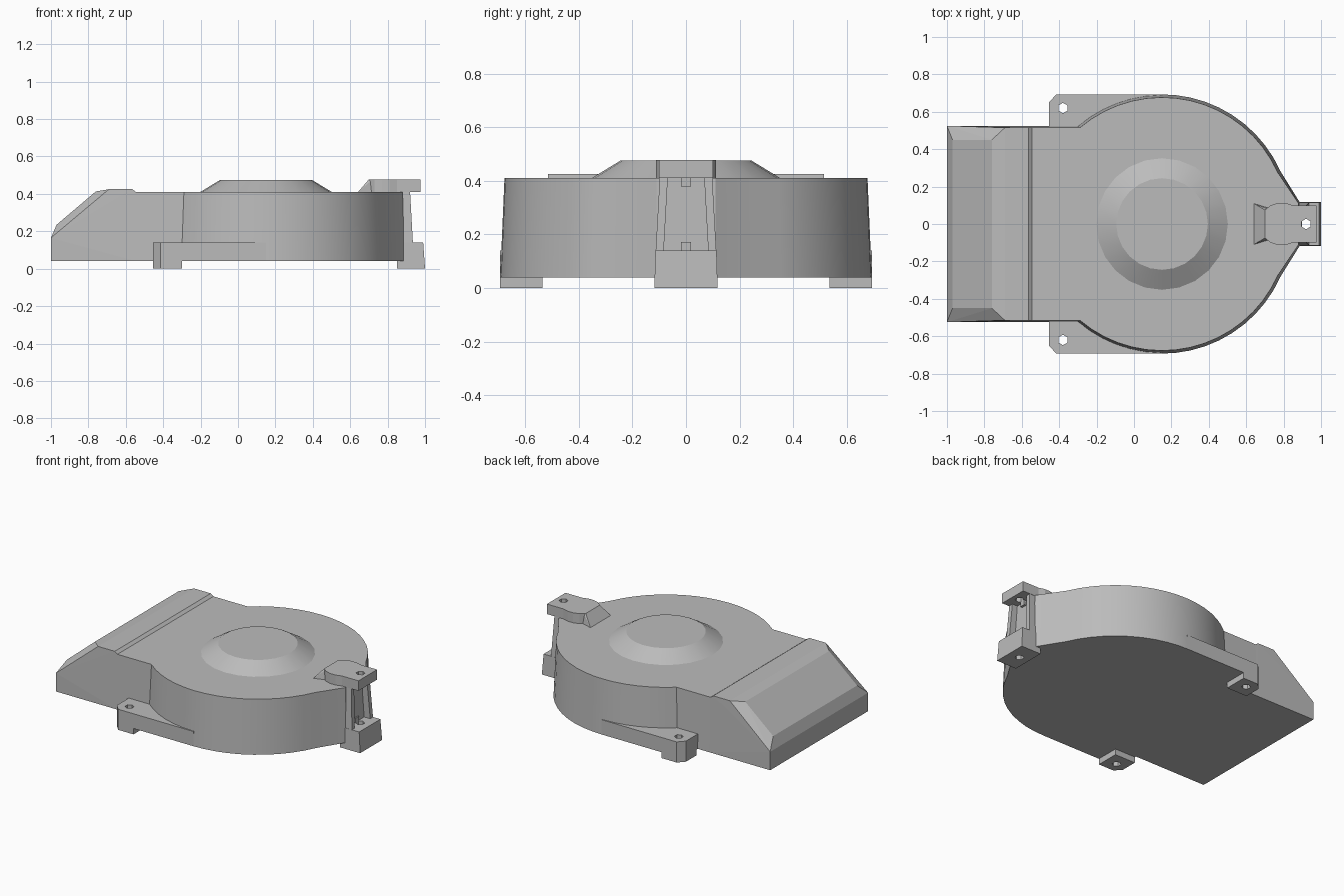
import bpy, bmesh
from math import sin, cos, pi, radians, sqrt, asin

if "Cube" in bpy.data.objects:
    bpy.data.objects.remove(bpy.data.objects["Cube"])

GREY = (0.5, 0.5, 0.5, 1)
mat = bpy.data.materials.new("plain grey")
mat.use_nodes = True
mat.diffuse_color = GREY
mat.node_tree.nodes["Principled BSDF"].inputs["Base Color"].default_value = GREY


def finish(name, bm, smooth=None):
    bmesh.ops.recalc_face_normals(bm, faces=bm.faces)
    me = bpy.data.meshes.new(name)
    bm.to_mesh(me)
    bm.free()
    me.materials.append(mat)
    ob = bpy.data.objects.new(name, me)
    bpy.context.collection.objects.link(ob)
    if smooth:
        bpy.ops.object.select_all(action='DESELECT')
        ob.select_set(True)
        bpy.context.view_layer.objects.active = ob
        bpy.ops.object.shade_smooth_by_angle(angle=radians(smooth))
    return ob


def prism(name, low, high, z0, z1, smooth=None):
    """Loft between two matching outlines at two heights."""
    bm = bmesh.new()
    a = [bm.verts.new((x, y, z0)) for x, y in low]
    b = [bm.verts.new((x, y, z1)) for x, y in high]
    n = len(a)
    bm.faces.new(a[::-1])
    bm.faces.new(b)
    for i in range(n):
        j = (i + 1) % n
        bm.faces.new((a[i], a[j], b[j], b[i]))
    return finish(name, bm, smooth)


def hull(name, half):
    """Convex block from points mirrored across y."""
    bm = bmesh.new()
    for x, y, z in half:
        for s in (-1, 1):
            bm.verts.new((x, s * y, z))
    bmesh.ops.convex_hull(bm, input=bm.verts)
    bmesh.ops.dissolve_limit(bm, angle_limit=0.01, verts=bm.verts, edges=bm.edges)
    return finish(name, bm)


def ring(cx, cy, r, n):
    return [(cx + r * cos(2 * pi * i / n), cy + r * sin(2 * pi * i / n)) for i in range(n)]


def drill(ob, x, y):
    """Cut a vertical six-sided screw hole."""
    hole = [(x + 0.028 * sin(i * pi / 3), y + 0.028 * cos(i * pi / 3)) for i in range(6)]
    cutter = prism("hole_cutter", hole, hole, -0.1, 0.6)
    cutter.hide_render = True
    mod = ob.modifiers.new("hole", 'BOOLEAN')
    mod.operation, mod.object, mod.solver = 'DIFFERENCE', cutter, 'EXACT'
    bpy.context.view_layer.objects.active = ob
    bpy.ops.object.modifier_apply(modifier="hole")
    bpy.data.objects.remove(cutter)


# Round housing with a pointed end and the start of the neck
CX = 0.15


def outline(r, w, tip):
    start, end = pi - asin(w / r), radians(24)
    upper = [(-0.6, w)]
    for i in range(17):
        a = start + (end - start) * i / 16
        upper.append((CX + r * cos(a), r * sin(a)))
    upper.append((tip, 0.11))
    return upper + [(x, -y) for x, y in reversed(upper)]


prism("housing", outline(0.693, 0.525, 0.89), outline(0.677, 0.515, 0.88), 0.04, 0.41, 30)

# Sloped outlet with chamfered sides and a raised lip
hull("outlet", [(-1, 0.525, 0.04), (-1, 0.525, 0.165), (-0.97, 0.45, 0.235),
                (-0.76, 0.45, 0.413), (-0.69, 0.515, 0.425), (-0.565, 0.515, 0.425),
                (-0.545, 0.515, 0.41), (-0.545, 0.525, 0.04)])

# Raised centre on the lid
prism("lid_boss", ring(CX, 0, 0.36, 24), ring(CX, 0, 0.245, 24), 0.405, 0.475, 25)

# Side mounting ears with feet
for side, s in (("left", 1), ("right", -1)):
    def flip(pts):
        return [(x, s * y) for x, y in pts]
    corner = [(-0.455, 0.65), (-0.415, 0.693)]
    ear = flip([(-0.455, 0.5)] + corner + [(CX, 0.693), (CX, 0.5)])
    foot = flip([(-0.455, 0.535)] + corner + [(-0.3, 0.693), (-0.3, 0.535)])
    drill(prism(side + "_ear", ear, ear, 0.04, 0.14), -0.38, s * 0.62)
    drill(prism(side + "_ear_foot", foot, foot, 0, 0.04), -0.38, s * 0.62)

# Upper end bracket: ramp, rounded tab and overhang
hull("bracket_ramp", [(0.64, 0.11, 0.408), (0.7, 0.075, 0.478),
                      (0.72, 0.075, 0.478), (0.72, 0.085, 0.408)])
half = [(0.7, 0.075), (0.73, 0.1), (0.77, 0.112), (0.81, 0.112), (0.85, 0.1), (0.975, 0.1)]
tab = half + [(x, -y) for x, y in reversed(half)]
drill(prism("bracket_top", tab, tab, 0.41, 0.478), 0.92, 0)

# Lower end foot
drill(hull("end_foot", [(0.85, 0.118, 0), (1, 0.118, 0), (0.85, 0.114, 0.14),
                        (0.99, 0.114, 0.14)]), 0.92, 0)

# Column joining the bracket and the foot, with a recessed panel
hull("column_panel", [(0.84, 0.113, 0.13), (0.89, 0.113, 0.13),
                      (0.84, 0.098, 0.42), (0.88, 0.098, 0.42)])
for s, side in ((1, "left"), (-1, "right")):
    def wall(y0, y1, x):
        return [(0.87, s * y0), (x, s * y0), (x, s * y1), (0.87, s * y1)]
    prism(side + "_column_wall", wall(0.083, 0.113, 0.935), wall(0.068, 0.098, 0.92), 0.14, 0.41)
for name, z in (("lower_rib", 0.14), ("upper_rib", 0.378)):
    hull(name, [(x, 0.018, z + d) for x in (0.87, 0.897) for d in (0, 0.032)])
